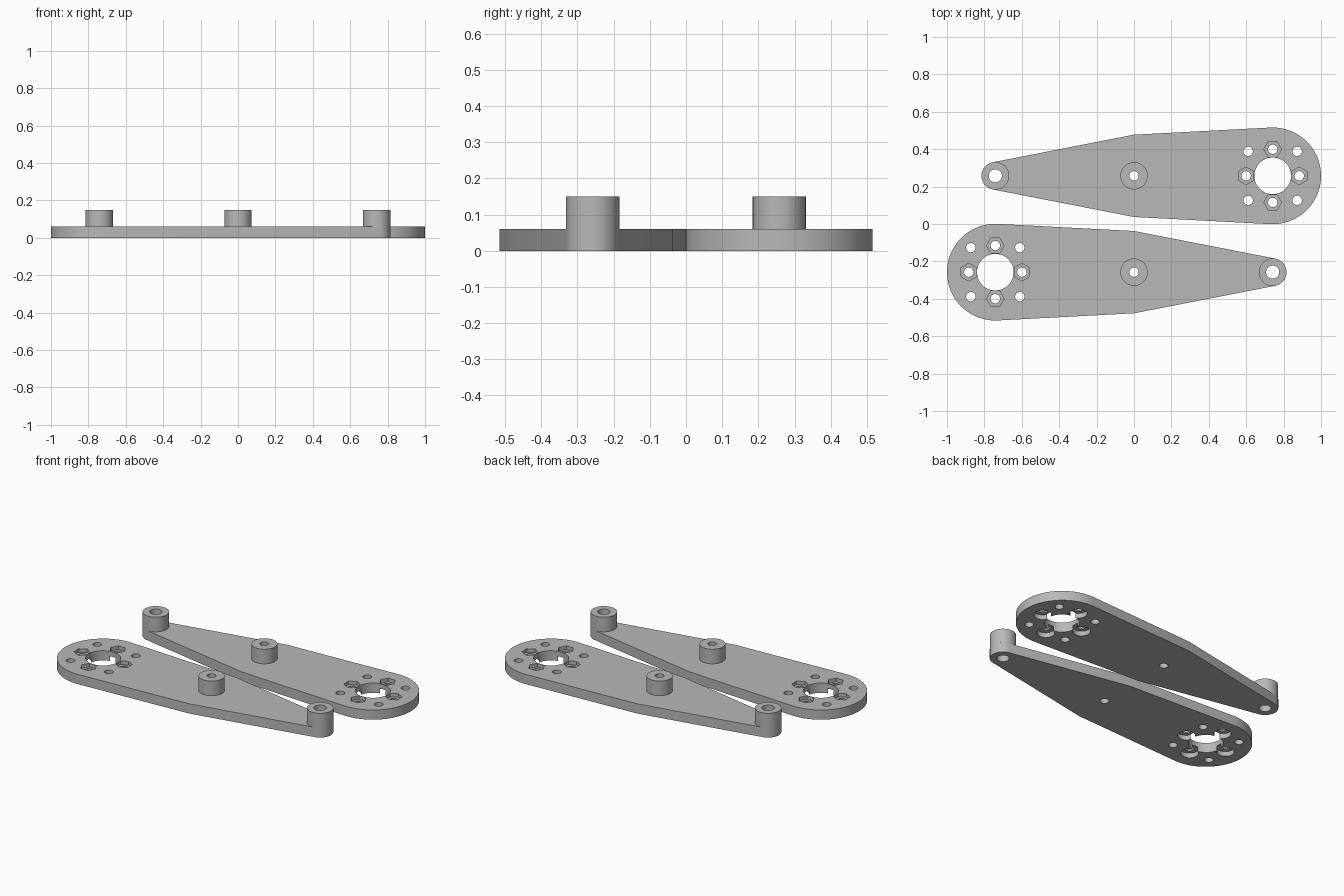
import bpy, bmesh, math
from mathutils import Matrix, Vector

cube = bpy.data.objects.get("Cube")
if cube:
    bpy.data.objects.remove(cube, do_unlink=True)

THICK, TOP = 0.06, 0.15          # plate thickness, boss height
END_X, OFFSET_Y = 0.7415, 0.2575  # end centres, arm spacing
BIG_R, SMALL_R, MID_HALF = 0.2585, 0.074, 0.22

grey = bpy.data.materials.new("plain grey")
grey.use_nodes = True
grey.diffuse_color = (0.48, 0.48, 0.48, 1)
grey.node_tree.nodes["Principled BSDF"].inputs["Base Color"].default_value = (0.48, 0.48, 0.48, 1)


def make_object(name, bm):
    bmesh.ops.recalc_face_normals(bm, faces=bm.faces)
    mesh = bpy.data.meshes.new(name)
    bm.to_mesh(mesh)
    bm.free()
    mesh.materials.append(grey)
    obj = bpy.data.objects.new(name, mesh)
    bpy.context.collection.objects.link(obj)
    return obj


def activate(obj):
    bpy.ops.object.select_all(action='DESELECT')
    obj.select_set(True)
    bpy.context.view_layer.objects.active = obj


def arc(cx, r, start, end, steps):
    angles = [math.radians(start + (end - start) * i / steps) for i in range(steps + 1)]
    return [(cx + r * math.cos(a), r * math.sin(a)) for a in angles]


def prism(name, outline, z0, z1):
    bm = bmesh.new()
    face = bm.faces.new([bm.verts.new((x, y, z0)) for x, y in outline])
    ext = bmesh.ops.extrude_face_region(bm, geom=[face])
    verts = [v for v in ext["geom"] if isinstance(v, bmesh.types.BMVert)]
    bmesh.ops.translate(bm, verts=verts, vec=(0, 0, z1 - z0))
    return make_object(name, bm)


def cutter(name, holes, z0, z1, sides):
    """One mesh of separate upright prisms; holes are (x, y, radius, turn)."""
    bm = bmesh.new()
    for x, y, r, turn in holes:
        place = Matrix.Translation((x, y, (z0 + z1) / 2)) @ Matrix.Rotation(turn, 4, 'Z')
        bmesh.ops.create_cone(bm, cap_ends=True, segments=sides, radius1=r, radius2=r,
                              depth=z1 - z0, matrix=place)
    obj = make_object(name, bm)
    obj.hide_render = True
    return obj


def cut(obj, tool):
    mod = obj.modifiers.new("cut", 'BOOLEAN')
    mod.operation, mod.solver, mod.object = 'DIFFERENCE', 'EXACT', tool
    activate(obj)
    bpy.ops.object.modifier_apply(modifier=mod.name)
    bpy.data.objects.remove(tool, do_unlink=True)


def tube(name, cx, outer, inner):
    """Hollow boss standing on the plate."""
    n, bm = 48, bmesh.new()
    profile = [(inner, THICK), (outer, THICK), (outer, TOP), (inner, TOP)]
    rings = [[bm.verts.new((cx + r * math.cos(math.tau * i / n), r * math.sin(math.tau * i / n), z))
              for i in range(n)] for r, z in profile]
    for k in range(4):
        a, b = rings[k], rings[(k + 1) % 4]
        for i in range(n):
            j = (i + 1) % n
            bm.faces.new((a[i], a[j], b[j], b[i]))
    return make_object(name, bm)


# Tapered plate: wide round end, straight flanks with a bend, narrow round end
outline = (arc(END_X, BIG_R, -93, 93, 48) + [(0, MID_HALF)]
           + arc(-END_X, SMALL_R, 101, 259, 24) + [(0, -MID_HALF)])
plate = prism("back_arm_plate", outline, 0, THICK)

# Hole pattern around the wide end
quarter = [math.pi / 2 * i for i in range(4)]
nuts = [(END_X + 0.142 * math.cos(a), 0.142 * math.sin(a), a) for a in quarter]
small = [(END_X + sx * 0.131, sy * 0.131) for sx in (-1, 1) for sy in (-1, 1)]
through = [(END_X, 0, 0.098, 0), (0, 0, 0.025, 0), (-END_X, 0, 0.035, 0)]
through += [(x, y, 0.025, 0) for x, y in small] + [(x, y, 0.025, 0) for x, y, a in nuts]
cut(plate, cutter("through_cutter", through, -0.05, 0.1, 48))

# Hexagonal nut pockets above, round counterbores below
cut(plate, cutter("hex_cutter", [(x, y, 0.047, a) for x, y, a in nuts], 0.038, 0.1, 6))
cut(plate, cutter("bore_cutter", [(x, y, 0.05, 0) for x, y, a in nuts], -0.05, 0.03, 40))

# Hollow bosses at the middle and the narrow end
parts = [plate,
         tube("back_arm_middle_boss", 0, 0.073, 0.025),
         tube("back_arm_end_boss", -END_X, SMALL_R, 0.035)]

# Place the back arm, then repeat it half-turned as the front arm
for part in parts:
    activate(part)
    bpy.ops.object.shade_smooth_by_angle(angle=math.radians(30))
    twin = part.copy()
    twin.name = part.name.replace("back", "front")
    bpy.context.collection.objects.link(twin)
    part.location = Vector((0, OFFSET_Y, 0))
    twin.location = Vector((0, -OFFSET_Y, 0))
    twin.rotation_euler.z = math.pi
